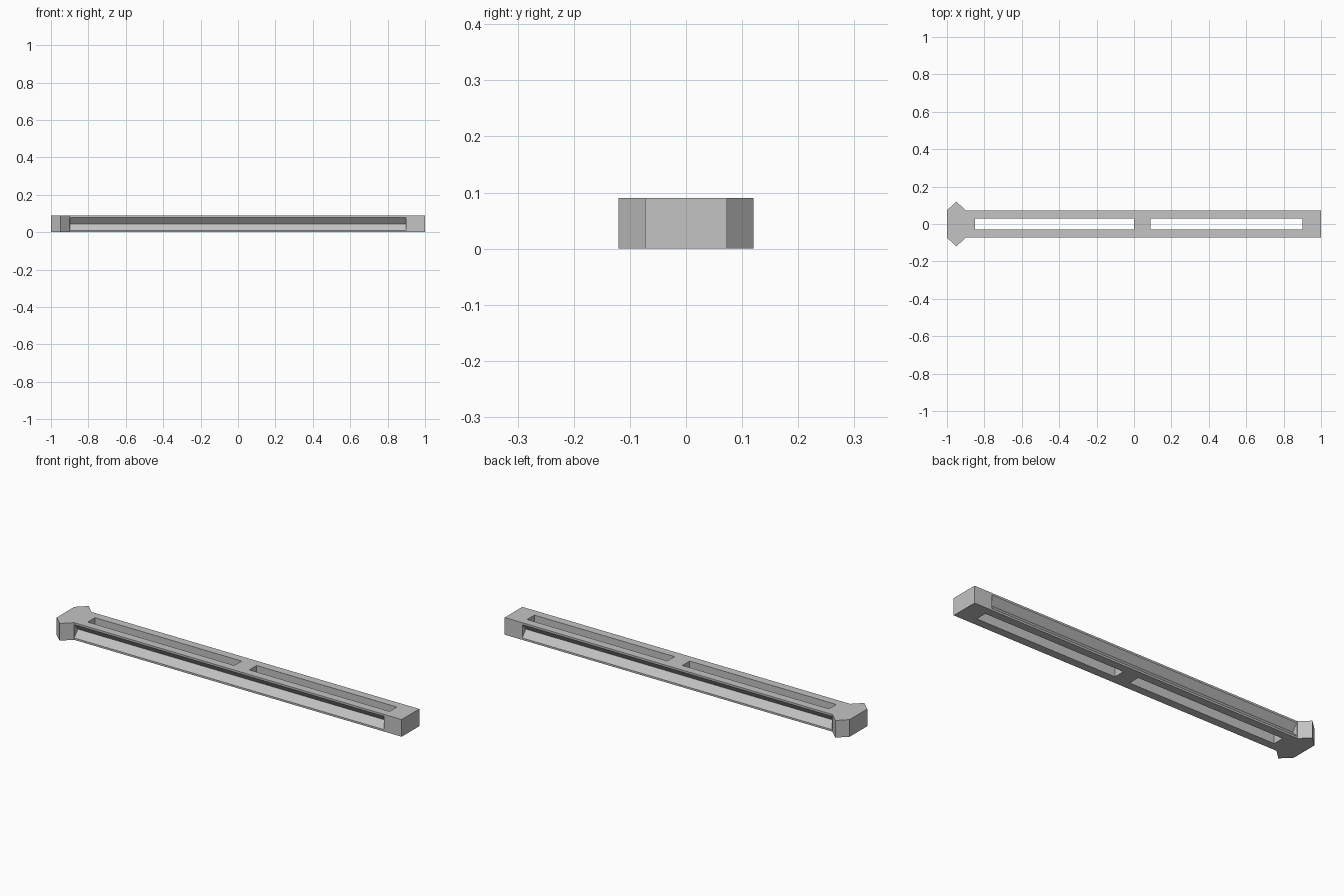
import bpy
import bmesh
from mathutils import Vector

cube = bpy.data.objects.get("Cube")
if cube:
    bpy.data.objects.remove(cube, do_unlink=True)

HEIGHT = 0.09
HALF = 0.073

grey = bpy.data.materials.new("plain_grey")
grey.use_nodes = True
colour = (0.55, 0.55, 0.55, 1)
grey.diffuse_color = colour
grey.node_tree.nodes["Principled BSDF"].inputs["Base Color"].default_value = colour


def prism(name, points, offset):
    """Extrude a flat polygon along an offset into a solid."""
    bm = bmesh.new()
    face = bm.faces.new([bm.verts.new(p) for p in points])
    extruded = bmesh.ops.extrude_face_region(bm, geom=[face], use_keep_orig=True)["geom"]
    moved = [v for v in extruded if isinstance(v, bmesh.types.BMVert)]
    bmesh.ops.translate(bm, verts=moved, vec=Vector(offset))
    bmesh.ops.recalc_face_normals(bm, faces=bm.faces)
    mesh = bpy.data.meshes.new(name)
    bm.to_mesh(mesh)
    bm.free()
    mesh.materials.append(grey)
    obj = bpy.data.objects.new(name, mesh)
    bpy.context.collection.objects.link(obj)
    return obj


# Bar with a pointed head at one end
half_outline = [(1, HALF), (-0.9, HALF), (-0.95, 0.12), (-1, HALF)]
outline = half_outline + [(x, -y) for x, y in reversed(half_outline)]
bar = prism("slotted_bar", [(x, y, 0) for x, y in outline], (0, 0, HEIGHT))

cutters = []

# Two long slots through the bar
for name, x0, x1 in (("head_slot_cutter", -0.85, 0), ("tail_slot_cutter", 0.087, 0.9)):
    corners = [(x0, -0.03), (x1, -0.03), (x1, 0.03), (x0, 0.03)]
    cutters.append(prism(name, [(x, y, -0.05) for x, y in corners], (0, 0, 0.2)))

# V-shaped groove along each side
groove = [(HALF, 0.01), (HALF - 0.03, 0.045), (HALF, 0.08), (0.15, 0.08), (0.15, 0.01)]
for name, side in (("back_groove_cutter", 1), ("front_groove_cutter", -1)):
    cutters.append(prism(name, [(-0.898, side * y, z) for y, z in groove], (1.796, 0, 0)))

for cutter in cutters:
    cut = bar.modifiers.new(cutter.name, "BOOLEAN")
    cut.operation = "DIFFERENCE"
    cut.solver = "EXACT"
    cut.object = cutter

# Apply the cuts, then remove the cutters
depsgraph = bpy.context.evaluated_depsgraph_get()
finished = bpy.data.meshes.new_from_object(bar.evaluated_get(depsgraph))
bar.modifiers.clear()
bar.data = finished
for cutter in cutters:
    bpy.data.objects.remove(cutter, do_unlink=True)
